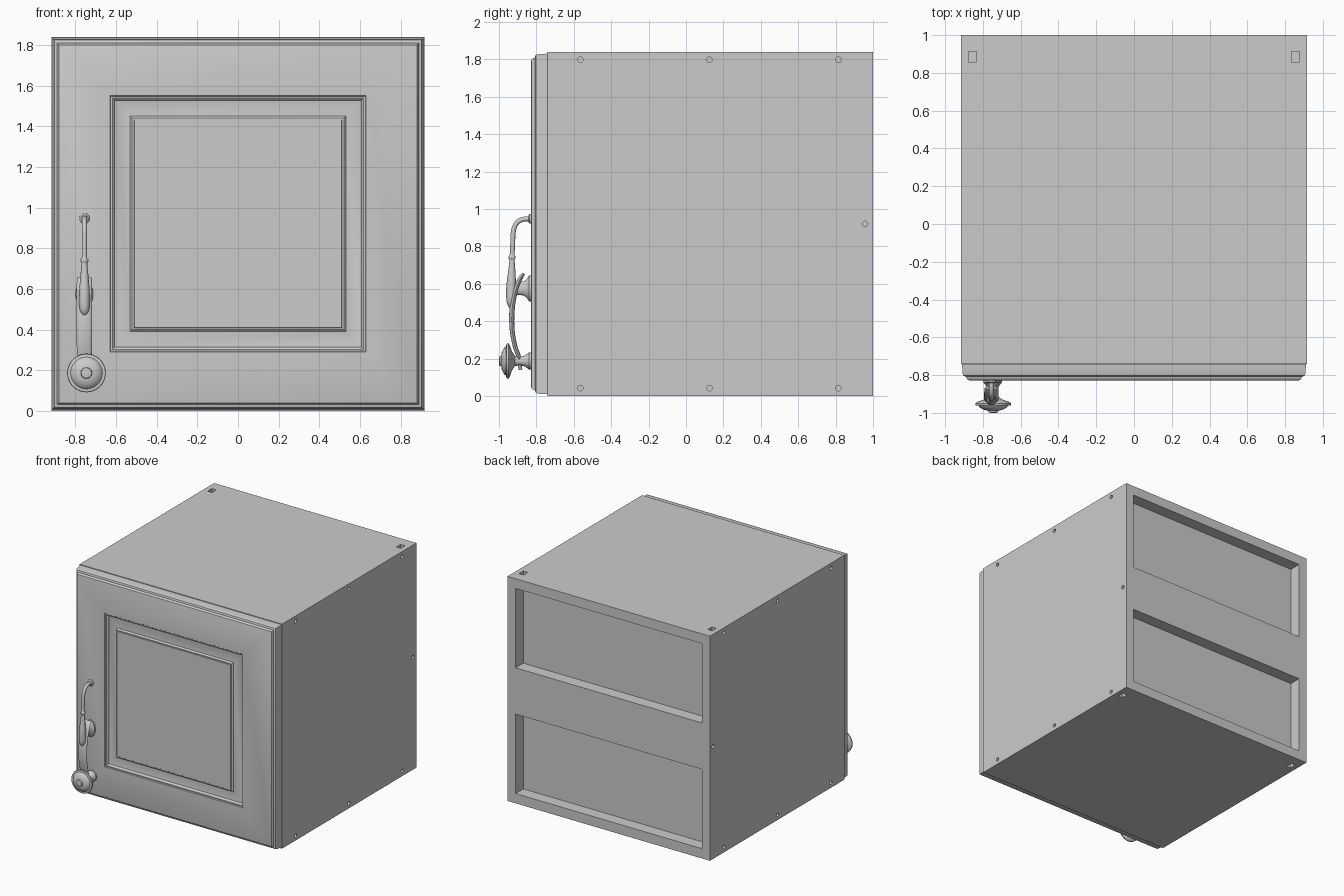
import bpy, bmesh, math
from mathutils import Vector

if "Cube" in bpy.data.objects:
    bpy.data.objects.remove(bpy.data.objects["Cube"])


def finish(name, bm, smooth=None):
    bmesh.ops.recalc_face_normals(bm, faces=bm.faces[:])
    me = bpy.data.meshes.new(name)
    bm.to_mesh(me)
    bm.free()
    ob = bpy.data.objects.new(name, me)
    bpy.context.collection.objects.link(ob)
    bpy.ops.object.select_all(action='DESELECT')
    ob.select_set(True)
    bpy.context.view_layer.objects.active = ob
    if smooth:
        bpy.ops.object.shade_smooth_by_angle(angle=math.radians(smooth))
    return ob


def box(bm, x0, x1, y0, y1, z0, z1):
    vs = bmesh.ops.create_cube(bm, size=1)['verts']
    for v in vs:
        v.co = Vector(((x0 + x1) / 2 + v.co.x * (x1 - x0),
                       (y0 + y1) / 2 + v.co.y * (y1 - y0),
                       (z0 + z1) / 2 + v.co.z * (z1 - z0)))


def loft(bm, rings):
    """Skin closed rings of points and cap both ends."""
    rows = [[bm.verts.new(p) for p in r] for r in rings]
    n = len(rows[0])
    for a, b in zip(rows, rows[1:]):
        for i in range(n):
            j = (i + 1) % n
            bm.faces.new((a[i], a[j], b[j], b[i]))
    bm.faces.new(rows[0])
    bm.faces.new(rows[-1])


def lathe(name, profile, x, z, zscale=1.0, n=40):
    """Revolve (radius, y) points about a y-parallel axis."""
    bm = bmesh.new()
    ang = [2 * math.pi * i / n for i in range(n)]
    loft(bm, [[(x + r * math.cos(a), y, z + r * zscale * math.sin(a)) for a in ang]
              for r, y in profile])
    return finish(name, bm, 35)


def sweep(name, x, keys, n=16, sub=5):
    """Sweep an ellipse along smoothed (y, z, half width, half thickness) keys."""
    k = [Vector(p) for p in keys]
    k = [k[0] * 2 - k[1]] + k + [k[-1] * 2 - k[-2]]
    pts = []
    for a, b, c, d in zip(k, k[1:], k[2:], k[3:]):
        for s in range(sub):
            t = s / sub
            pts.append(0.5 * (2 * b + (c - a) * t + (2 * a - 5 * b + 4 * c - d) * t * t
                              + (3 * b - a - 3 * c + d) * t ** 3))
    pts.append(k[-2])
    rings = []
    for i, p in enumerate(pts):
        q = pts[min(i + 1, len(pts) - 1)] - pts[max(i - 1, 0)]
        t = Vector((q[0], q[1])).normalized()
        ring = []
        for j in range(n):
            a = 2 * math.pi * j / n
            o = p[3] * math.sin(a)
            ring.append((x + p[2] * math.cos(a), p[0] - t.y * o, p[1] + t.x * o))
        rings.append(ring)
    bm = bmesh.new()
    loft(bm, rings)
    return finish(name, bm, 40)


W, H, MID = 0.917, 1.84, 0.92

# Cutters: interior, two back recesses, screw holes and slots
cut = bmesh.new()
box(cut, -W + 0.073, W - 0.073, -0.9, 0.87, 0.085, H - 0.085)
for z0, z1 in ((0.08, 0.73), (1.11, 1.76)):
    box(cut, -W + 0.073, W - 0.073, 0.90, 1.1, z0, z1)
for s in (-1, 1):
    holes = [(y, z) for y in (-0.565, 0.125, 0.815) for z in (0.042, 1.798)] + [(0.957, MID)]
    for y, z in holes:
        ang = [2 * math.pi * i / 16 for i in range(16)]
        loft(cut, [[(s * d, y + 0.015 * math.cos(a), z + 0.015 * math.sin(a)) for a in ang]
                   for d in (W - 0.03, W + 0.05)])
    for z in (0, H):
        box(cut, s * 0.855 - 0.02, s * 0.855 + 0.02, 0.857, 0.912, z - 0.035, z + 0.035)
cutter = finish('carcass_cutter', cut)
cutter.hide_render = True

# Cabinet carcass
bm = bmesh.new()
box(bm, -W, W, -0.74, 1.0, 0, H)
carcass = finish('cabinet_carcass', bm)
m = carcass.modifiers.new('openings', 'BOOLEAN')
m.operation = 'DIFFERENCE'
m.solver = 'EXACT'
m.object = cutter
bpy.ops.object.modifier_apply(modifier=m.name)
bpy.data.objects.remove(cutter, do_unlink=True)

# Door: concentric square rings (half size, y) give the moulded raised panel
door = [(0.915, -0.738), (0.91, -0.745), (0.908, -0.79), (0.903, -0.803), (0.893, -0.808),
        (0.889, -0.808), (0.887, -0.816), (0.880, -0.825), (0.872, -0.828),
        (0.630, -0.828), (0.626, -0.822), (0.618, -0.822), (0.611, -0.817), (0.606, -0.806),
        (0.600, -0.804), (0.530, -0.812), (0.528, -0.818), (0.520, -0.825), (0.512, -0.825),
        (0.510, -0.828)]
bm = bmesh.new()
loft(bm, [[(sx * d, y, MID + sz * d) for sx, sz in ((-1, -1), (1, -1), (1, 1), (-1, 1))]
          for d, y in door])
finish('door', bm, 30)

# Pull bar with rosette, collars and swollen grip
hx = -0.755
lathe('pull_rosette', [(0.026, -0.827), (0.026, -0.836), (0.018, -0.842)], hx, 0.947)
bar = [(-0.83, 0.947, 0.013), (-0.87, 0.945, 0.013), (-0.905, 0.925, 0.013), (-0.923, 0.88, 0.013),
       (-0.927, 0.80, 0.013), (-0.93, 0.755, 0.013), (-0.93, 0.745, 0.019), (-0.93, 0.735, 0.019),
       (-0.93, 0.725, 0.014), (-0.932, 0.65, 0.021), (-0.935, 0.58, 0.026), (-0.935, 0.51, 0.025),
       (-0.933, 0.48, 0.016), (-0.932, 0.47, 0.006)]
sweep('pull_bar', hx, [p + (p[2],) for p in bar])

# Curved latch strap and its flared mount
sweep('latch_strap', hx, [(-0.868, 0.655, 0.036, 0.008), (-0.89, 0.62, 0.038, 0.012),
                          (-0.915, 0.55, 0.038, 0.013), (-0.930, 0.46, 0.038, 0.014),
                          (-0.930, 0.36, 0.038, 0.013), (-0.915, 0.27, 0.037, 0.012),
                          (-0.895, 0.21, 0.034, 0.012), (-0.885, 0.14, 0.015, 0.010)])
lathe('latch_mount', [(0.043, -0.827), (0.043, -0.840), (0.032, -0.850), (0.023, -0.870),
                      (0.022, -0.91)], hx, 0.575, zscale=1.6)

# Round knob
lathe('knob', [(0.045, -0.827), (0.045, -0.84), (0.030, -0.86), (0.022, -0.89), (0.028, -0.915),
               (0.050, -0.93), (0.085, -0.942), (0.095, -0.950), (0.093, -0.960), (0.078, -0.962),
               (0.072, -0.972), (0.045, -0.985), (0.028, -0.988), (0.025, -0.997), (0.012, -1.0)],
      -0.745, 0.187)
